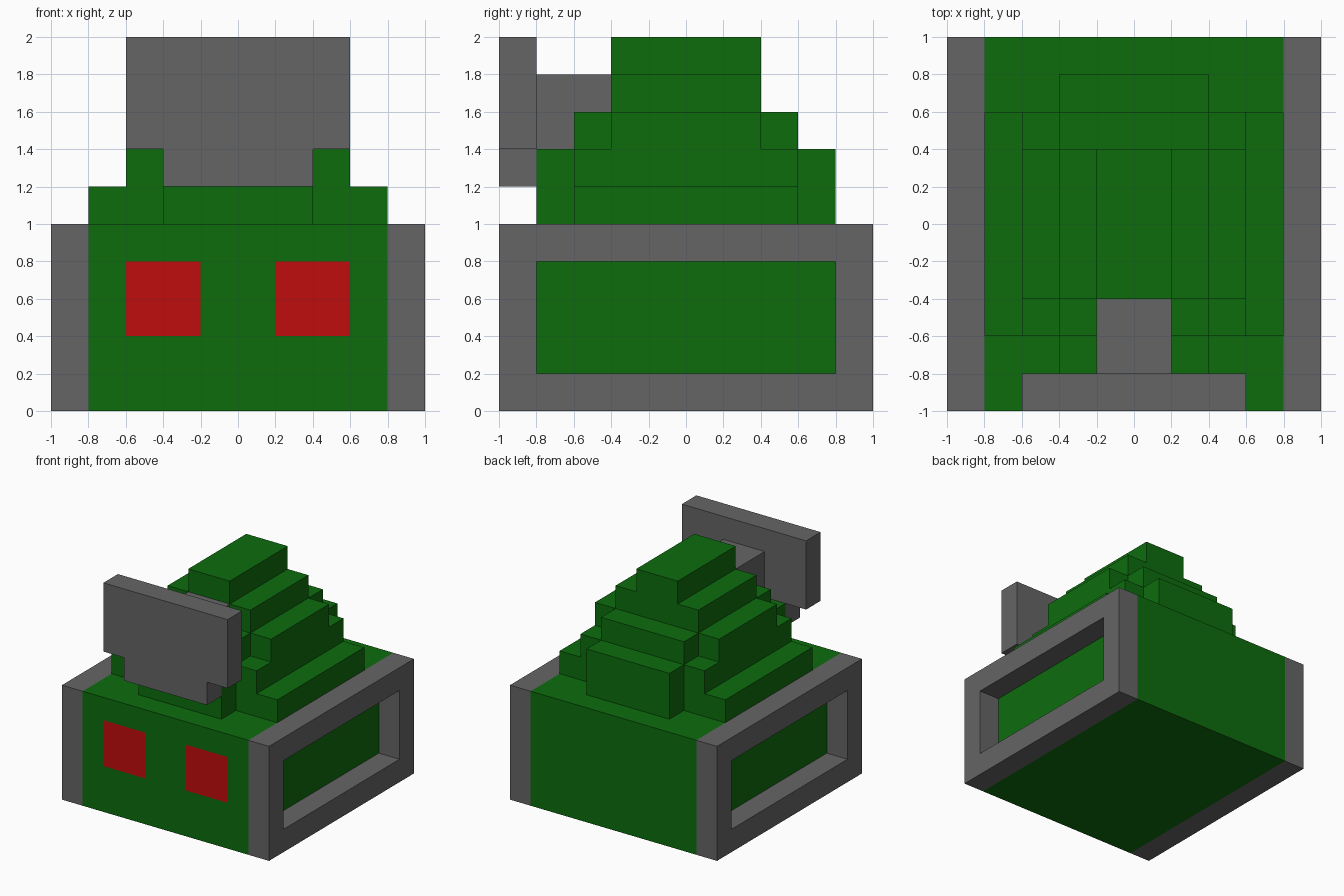
import bpy, bmesh
from mathutils import Vector

if "Cube" in bpy.data.objects:
    bpy.data.objects.remove(bpy.data.objects["Cube"], do_unlink=True)


def material(name, rgb):
    m = bpy.data.materials.new(name)
    m.use_nodes = True
    m.diffuse_color = (*rgb, 1)
    m.node_tree.nodes["Principled BSDF"].inputs["Base Color"].default_value = (*rgb, 1)
    return m


GREEN = material("green", (0.004, 0.15, 0.004))
GRAY = material("gray", (0.13, 0.13, 0.13))
RED = material("red", (0.53, 0.004, 0.004))


def finish(name, bm, *mats):
    bmesh.ops.recalc_face_normals(bm, faces=bm.faces)
    me = bpy.data.meshes.new(name)
    bm.to_mesh(me)
    bm.free()
    for m in mats:
        me.materials.append(m)
    ob = bpy.data.objects.new(name, me)
    bpy.context.collection.objects.link(ob)
    return ob


def box_mesh(lo, hi):
    bm = bmesh.new()
    bmesh.ops.create_cube(bm, size=1)
    lo, hi = Vector(lo), Vector(hi)
    for v in bm.verts:
        v.co = (lo + hi) / 2 + v.co * (hi - lo)
    return bm


def prism(name, points, push, mat):
    """Extrude a flat outline along the push vector."""
    bm = bmesh.new()
    face = bm.faces.new([bm.verts.new(p) for p in points])
    out = bmesh.ops.extrude_face_region(bm, geom=[face], use_keep_orig=True)
    verts = [g for g in out["geom"] if isinstance(g, bmesh.types.BMVert)]
    bmesh.ops.translate(bm, verts=verts, vec=push)
    return finish(name, bm, mat)


# Body, cut along the eye borders so the eyes are faces of its front
bm = box_mesh((-0.8, -1, 0), (0.8, 1, 1))
cuts = [((x, 0, 0), (1, 0, 0)) for x in (-0.6, -0.2, 0.2, 0.6)]
cuts += [((0, 0, z), (0, 0, 1)) for z in (0.4, 0.8)]
for co, no in cuts:
    bmesh.ops.bisect_plane(bm, geom=bm.verts[:] + bm.edges[:] + bm.faces[:],
                           plane_co=co, plane_no=no)
for f in bm.faces:
    c = f.calc_center_median()
    if c.y < -0.99 and 0.2 < abs(c.x) < 0.6 and 0.4 < c.z < 0.8:
        f.material_index = 1
finish("body", bm, GREEN, RED)

# Side frames with an open window showing the body wall
for side, s in (("left", 1), ("right", -1)):
    bm = box_mesh((min(0.8 * s, s), -1, 0), (max(0.8 * s, s), 1, 1))
    bm.normal_update()
    caps = [f for f in bm.faces if abs(f.normal.x) > 0.9]
    bmesh.ops.inset_individual(bm, faces=caps, thickness=0.2, use_even_offset=True)
    rims = [e for f in caps for e in f.edges]
    bmesh.ops.delete(bm, geom=caps, context="FACES_ONLY")
    bmesh.ops.bridge_loops(bm, edges=rims)
    finish(side + "_frame", bm, GRAY)

# Stepped mound: each tier is a quarter outline mirrored to a box or a cross
tiers = [
    [(0.8, 0.6), (0.4, 0.6), (0.4, 0.8)],
    [(0.6, 0.6), (0.4, 0.6), (0.4, 0.8)],
    [(0.6, 0.4), (0.4, 0.4), (0.4, 0.6)],
    [(0.4, 0.4)],
    [(0.2, 0.4)],
]
for i, q in enumerate(tiers):
    r = q[::-1]
    outline = (q + [(-x, y) for x, y in r] + [(-x, -y) for x, y in q]
               + [(x, -y) for x, y in r])
    z = 1 + 0.2 * i
    prism(f"mound_tier_{i + 1}", [(x, y, z) for x, y in outline], (0, 0, 0.2), GREEN)

# Arm and front shield
finish("shield_arm", box_mesh((-0.2, -0.8, 1.4), (0.2, -0.4, 1.8)), GRAY)
half = [(0.4, 1.2), (0.4, 1.4), (0.6, 1.4), (0.6, 2)]
outline = half + [(-x, z) for x, z in half[::-1]]
prism("shield", [(x, -1, z) for x, z in outline], (0, 0.2, 0), GRAY)
